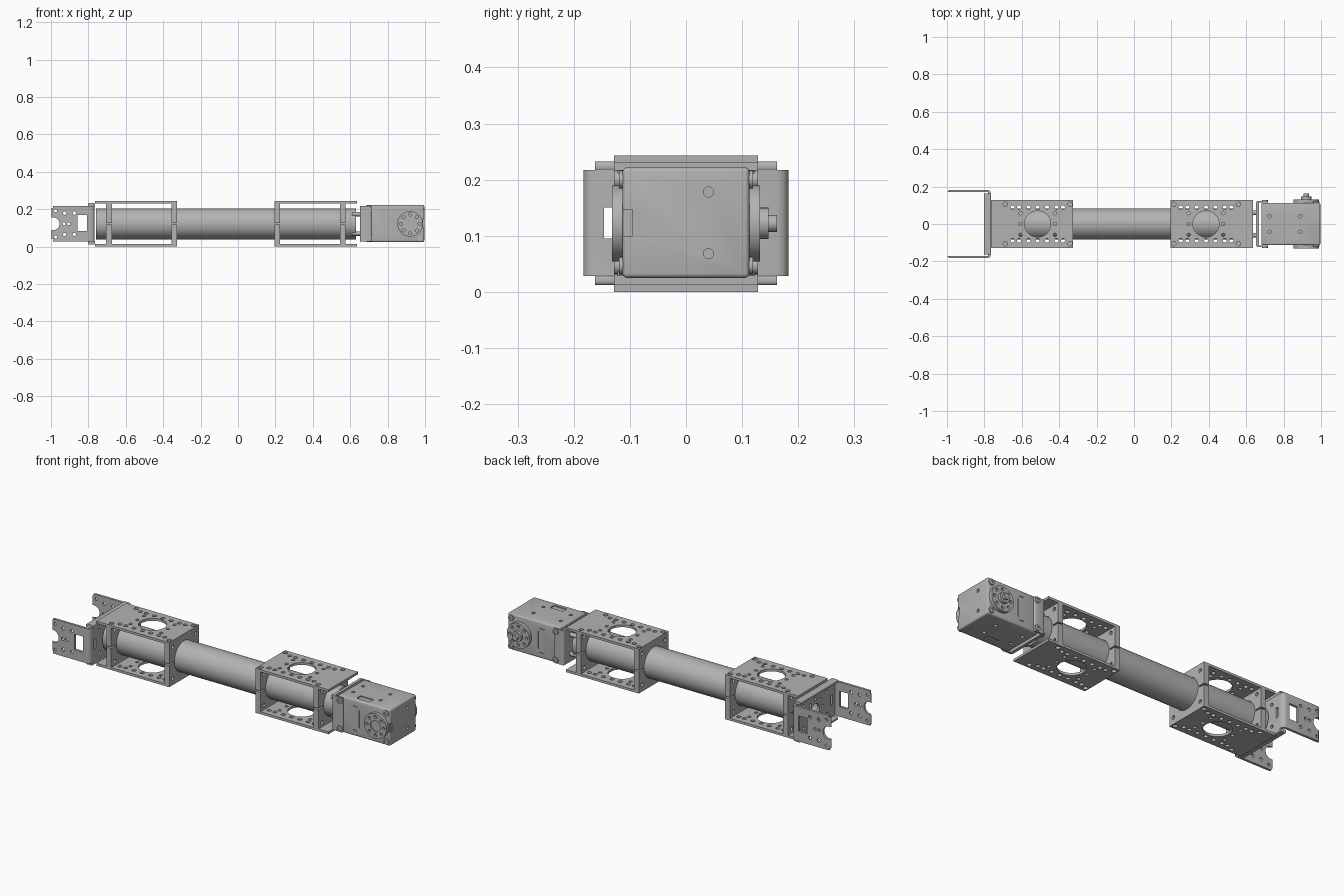
import bpy, bmesh, math
from mathutils import Matrix, Vector

if "Cube" in bpy.data.objects:
    bpy.data.objects.remove(bpy.data.objects["Cube"])

ZC = 0.122          # height of the main axis
MID = -0.065        # mirror plane between the two clamp brackets


def material(name, value):
    m = bpy.data.materials.new(name)
    m.use_nodes = True
    m.diffuse_color = (value, value, value, 1)
    m.node_tree.nodes["Principled BSDF"].inputs["Base Color"].default_value = m.diffuse_color
    return m


GREY = material("aluminium grey", 0.45)


def box(bm, x, y, z, bevel=0, axis=None):
    """Box from ranges; optionally rounds the edges along one axis."""
    size = [b - a for a, b in (x, y, z)]
    mid = [(a + b) / 2 for a, b in (x, y, z)]
    vs = bmesh.ops.create_cube(bm, size=1, matrix=Matrix.Translation(mid) @ Matrix.Diagonal((*size, 1)))["verts"]
    if bevel:
        edges = {e for v in vs for e in v.link_edges}
        if axis is not None:
            edges = [e for e in edges if abs((e.verts[0].co - e.verts[1].co)[axis]) > 1e-6]
        bmesh.ops.bevel(bm, geom=list(edges), offset=bevel, segments=3, profile=0.5, affect='EDGES')


def cyl(bm, centre, r, depth, axis, n=16):
    rot = {'X': Matrix.Rotation(math.pi / 2, 4, 'Y'), 'Y': Matrix.Rotation(math.pi / 2, 4, 'X'), 'Z': Matrix()}[axis]
    bmesh.ops.create_cone(bm, cap_ends=True, segments=n, radius1=r, radius2=r, depth=depth,
                          matrix=Matrix.Translation(centre) @ rot)


def make(name, bm):
    mesh = bpy.data.meshes.new(name)
    bmesh.ops.recalc_face_normals(bm, faces=bm.faces)
    bm.to_mesh(mesh)
    bm.free()
    ob = bpy.data.objects.new(name, mesh)
    mesh.materials.append(GREY)
    bpy.context.collection.objects.link(ob)
    return ob


def cut(ob, bm):
    """Subtract the cutter shapes in bm from ob."""
    cutter = make("cutter", bm)
    cutter.hide_render = True
    mod = ob.modifiers.new("holes", 'BOOLEAN')
    mod.object, mod.operation, mod.solver = cutter, 'DIFFERENCE', 'EXACT'
    bpy.context.view_layer.objects.active = ob
    bpy.ops.object.modifier_apply(modifier=mod.name)
    bpy.data.objects.remove(cutter)


def smooth(ob):
    bpy.ops.object.select_all(action='DESELECT')
    ob.select_set(True)
    bpy.context.view_layer.objects.active = ob
    bpy.ops.object.shade_smooth_by_angle(angle=math.radians(35))


def ring(n, r, start=0):
    return [(r * math.cos(start + i * math.tau / n), r * math.sin(start + i * math.tau / n)) for i in range(n)]


# Central tube
bm = bmesh.new()
cyl(bm, (MID, 0, ZC), 0.083, 1.39, 'X', 64)
tube = make("tube", bm)
bm = bmesh.new()
cyl(bm, (MID, 0, ZC), 0.074, 1.5, 'X', 64)
cut(tube, bm)


# Clamp brackets: perforated top and bottom plates, split collars around the tube
def clamp(side, name):
    def X(a, b):
        return tuple(sorted((MID + side * a, MID + side * b)))
    hole_x = MID + side * 0.45
    for label, z in (("top", (0.23, 0.243)), ("bottom", (0, 0.013))):
        bm = bmesh.new()
        box(bm, X(0.26, 0.70), (-0.128, 0.128), z)
        plate = make(f"{name}_{label}_plate", bm)
        zm = sum(z) / 2
        bm = bmesh.new()
        cyl(bm, (hole_x, 0, zm), 0.07, 0.05, 'Z', 40)
        for s in (-1, 1):
            for dx in (-0.135, -0.1, -0.05, 0, 0.05, 0.1, 0.135):
                cyl(bm, (hole_x + dx, s * 0.088, zm), 0.011, 0.05, 'Z')
            for dx in (-0.173, 0.173):
                cyl(bm, (hole_x + dx, s * 0.105, zm), 0.012, 0.05, 'Z')
            for y in (-0.058, 0, 0.058):
                cyl(bm, (hole_x + s * 0.092, y, zm), 0.009, 0.05, 'Z')
        cut(plate, bm)
    for label, a, b in (("inner", 0.26, 0.29), ("outer", 0.61, 0.64)):
        bm = bmesh.new()
        box(bm, X(a, b), (-0.128, 0.128), (0.013, 0.23))
        collar = make(f"{name}_{label}_collar", bm)
        bm = bmesh.new()
        cyl(bm, (MID + side * (a + b) / 2, 0, ZC), 0.0835, 0.1, 'X', 64)
        for s in (-1, 1):
            box(bm, X(a - 0.01, b + 0.01), tuple(sorted((s * 0.09, s * 0.2))), (ZC - 0.004, ZC + 0.004))
            for dz in (-0.085, 0.085):
                cyl(bm, (MID + side * (a + b) / 2, s * 0.098, ZC + dz), 0.01, 0.1, 'X')
        cut(collar, bm)


clamp(-1, "right_clamp")
clamp(1, "left_clamp")

# Forked hinge bracket: bent U with perforated arms
bm = bmesh.new()
box(bm, (-1, -0.766), (-0.183, 0.183), (0.028, 0.217), 0.02, 2)
fork = make("fork_bracket", bm)
bm = bmesh.new()
box(bm, (-1.2, -0.78), (-0.17, 0.17), (-0.1, 0.4))
cut(fork, bm)
bm = bmesh.new()
cyl(bm, (-0.988, 0, ZC), 0.034, 1, 'Y', 32)
for s in (-1, 1):
    for x, dz, r in ((-0.927, 0.057, 0.009), (-0.875, 0.057, 0.009), (-0.975, 0.07, 0.008)):
        cyl(bm, (x, 0, ZC + s * dz), r, 1, 'Y')
for x in (-0.93, -0.905):
    cyl(bm, (x, 0, ZC), 0.008, 1, 'Y')
box(bm, (-0.858, -0.806), (-0.5, 0.5), (0.083, 0.168))
# clipped arm ends, level with the two horns of the notch
box(bm, (-1.1, -0.99), (-0.5, 0.5), (0, 0.04))
box(bm, (-1.1, -0.99), (-0.5, 0.5), (0.206, 0.4))
cut(fork, bm)
bm = bmesh.new()
cyl(bm, (-0.77, 0, ZC), 0.035, 0.1, 'X', 32)
for y, z in ring(8, 0.06) + [(sy * 0.1, sz * 0.06) for sy in (-1, 1) for sz in (-1, 1)]:
    cyl(bm, (-0.77, y, ZC + z), 0.009, 0.1, 'X')
for s in (-1, 1):
    box(bm, (-0.82, -0.7), tuple(sorted((s * 0.13, s * 0.146))), (0.095, 0.15))
cut(fork, bm)

# Stiffening lips along the fork base
for label, z in (("upper", (0.215, 0.232)), ("lower", (0.012, 0.03))):
    bm = bmesh.new()
    box(bm, (-0.803, -0.764), (-0.162, 0.162), z, 0.006, 1)
    make(f"fork_{label}_lip", bm)

# Cradle joining the clamp to the actuator
bm = bmesh.new()
box(bm, (0.652, 0.715), (-0.122, 0.122), (0.028, 0.217), 0.008, 2)
cradle = make("cradle", bm)
bm = bmesh.new()
box(bm, (0.668, 0.8), (-0.114, 0.114), (-0.1, 0.4))
cut(cradle, bm)
bm = bmesh.new()
for y in (-0.06, 0.06):
    for z in (0.07, 0.174):
        cyl(bm, (0.635, y, z), 0.012, 0.05, 'X')
make("cradle_spacers", bm)

# Actuator housing with panel holes and shallow grooves
bm = bmesh.new()
box(bm, (0.682, 0.996), (-0.113, 0.113), (0.025, 0.222), 0.008)
body = make("actuator_body", bm)
bm = bmesh.new()
for z in (0.222, 0.025):
    for x in (0.725, 0.89):
        for y in (-0.042, 0.042):
            cyl(bm, (x, y, z), 0.009, 0.02, 'Z')
    box(bm, (0.78, 0.858), (-0.09, -0.056), (z - 0.006, z + 0.006))
for z in (0.068, 0.178):
    cyl(bm, (0.996, 0.04, z), 0.009, 0.02, 'X')
box(bm, (0.99, 1.1), (-0.2, -0.095), (0.1, 0.147))
cut(body, bm)
bm = bmesh.new()
for s in (-1, 1):
    y = (s * 0.115 - 0.006, s * 0.115 + 0.006)
    box(bm, (0.808, 0.813), y, (0.075, 0.17))
    for z in (0.055, 0.185):
        box(bm, (0.775, 0.8), y, (z, z + 0.005))
cut(body, bm)

# Corner screws on both sides of the housing
bm = bmesh.new()
for s in (-1, 1):
    for x, y in ((0.7, 0.122), (0.975, 0.113)):
        for z in (0.047, 0.2):
            cyl(bm, (x, s * y, z), 0.016, 0.012, 'Y')
screws = make("corner_screws", bm)
bm = bmesh.new()
for s in (-1, 1):
    for x, y in ((0.7, 0.128), (0.975, 0.119)):
        for z in (0.047, 0.2):
            cyl(bm, (x, s * y, z), 0.008, 0.008, 'Y', 6)
cut(screws, bm)

# Output horns, front and back
AX = 0.92
for s, label in ((-1, "front"), (1, "back")):
    bm = bmesh.new()
    cyl(bm, (AX, s * 0.12, ZC), 0.068, 0.024, 'Y', 48)
    horn = make(f"{label}_horn", bm)
    bm = bmesh.new()
    for x, z in ring(8, 0.05):
        cyl(bm, (AX + x, s * 0.13, ZC + z), 0.008, 0.02, 'Y')
    if s < 0:
        cyl(bm, (AX, -0.132, ZC), 0.03, 0.012, 'Y', 32)
    cut(horn, bm)
bm = bmesh.new()
cyl(bm, (AX, 0.138, ZC), 0.028, 0.018, 'Y', 32)
cyl(bm, (AX, 0.153, ZC), 0.015, 0.018, 'Y', 24)
make("back_shaft", bm)

for ob in list(bpy.context.scene.objects):
    if ob.type == 'MESH' and GREY.name in ob.data.materials:
        smooth(ob)
